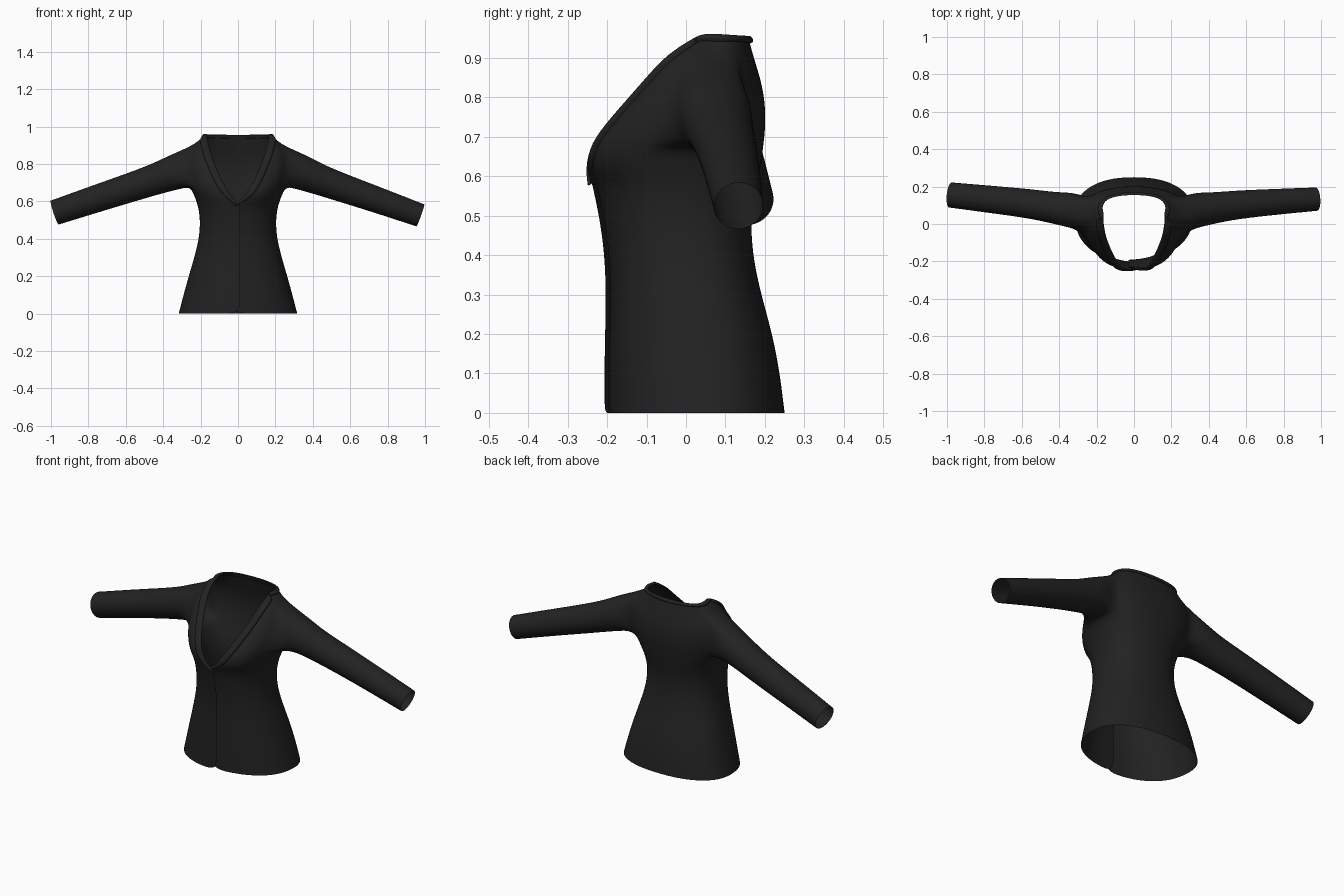
import bpy, bmesh, math
from mathutils import Vector

if "Cube" in bpy.data.objects:
    bpy.data.objects.remove(bpy.data.objects["Cube"])

fabric = bpy.data.materials.new("black fabric")
fabric.diffuse_color = (0.016, 0.016, 0.016, 1)
fabric.use_nodes = True
fabric.node_tree.nodes["Principled BSDF"].inputs["Base Color"].default_value = fabric.diffuse_color

# Torso rows: z, front edge x, front edge y, side half width, side y, back y
ROWS = [
    (0.00, 0, -.207, .320, .050, .252), (0.10, 0, -.207, .294, .045, .240),
    (0.20, 0, -.205, .266, .035, .221), (0.30, 0, -.203, .236, .020, .192),
    (0.40, 0, -.206, .210, .005, .170), (0.50, 0, -.220, .203, .000, .165),
    (0.58, 0, -.238, .216, .010, .182), (0.62, .030, -.246, .232, .025, .190),
    (0.68, .070, -.234, .255, .045, .198), (0.74, .100, -.185, .275, .060, .204),
    (0.80, .125, -.132, .282, .070, .200), (0.85, .143, -.088, .275, .070, .189),
    (0.90, .156, -.043, .238, .070, .173), (0.94, .165, .020, .195, .080, .162),
    (0.955, .162, .060, .168, .100, .157)]
SEG = 6                      # columns per quarter
R0, R1, C0, C1 = 8, 12, 4, 8  # armhole patch in the grid
# Sleeve stations: x, y, z, radius (wearer's sides differ slightly)
SLEEVE = {
    1: [(.335, .075, .757, .097), (.42, .085, .722, .085), (.55, .103, .675, .078),
        (.75, .118, .606, .071), (.975, .133, .525, .064)],
    -1: [(.335, .075, .757, .097), (.42, .085, .726, .086), (.55, .108, .682, .080),
         (.75, .130, .617, .075), (.980, .155, .540, .069)]}


def torso_point(row, col, side):
    z, xe, ye, w, yc, yb = row
    if z < .6:               # overlapping front panels
        xe, ye = (-.03, ye + .012) if side > 0 else (-.012, ye)
    a = math.pi / 2 * col / SEG
    s = abs(math.sin(a)) ** .87
    c = abs(math.cos(a)) ** .87
    if col <= SEG:
        return Vector((side * (xe + (w - xe) * s), yc - (yc - ye) * c, z))
    x = 0 if col == 2 * SEG else w * s
    return Vector((side * x, yc + (yb - yc) * c, z))


def finish(bm, name, levels):
    bmesh.ops.remove_doubles(bm, verts=bm.verts, dist=.0005)
    bmesh.ops.recalc_face_normals(bm, faces=bm.faces)
    me = bpy.data.meshes.new(name)
    bm.to_mesh(me)
    bm.free()
    me.materials.append(fabric)
    for p in me.polygons:
        p.use_smooth = True
    ob = bpy.data.objects.new(name, me)
    bpy.context.collection.objects.link(ob)
    sub = ob.modifiers.new("smooth", 'SUBSURF')
    sub.levels = sub.render_levels = levels
    return ob


# Jacket body with sleeves growing out of the armholes
body = bmesh.new()
grids = {}
for side in (1, -1):
    pts = [[torso_point(r, c, side) for c in range(2 * SEG + 1)] for r in ROWS]
    grids[side] = pts
    g = [[body.verts.new(p) for p in row] for row in pts]
    for i in range(len(ROWS) - 1):
        for j in range(2 * SEG):
            if R0 <= i < R1 and C0 <= j < C1:
                continue
            body.faces.new((g[i][j], g[i][j + 1], g[i + 1][j + 1], g[i + 1][j]))
    # armhole loop: bottom, back, top, front
    ring = [g[R0][j] for j in range(C0, C1)] + [g[i][C1] for i in range(R0, R1)]
    ring += [g[R1][j] for j in range(C1, C0, -1)] + [g[i][C0] for i in range(R1, R0, -1)]
    n = len(ring)
    st = [(Vector((side * x, y, z)), r) for x, y, z, r in SLEEVE[side]]
    for k, (c, r) in enumerate(st):
        d = (st[min(k + 1, len(st) - 1)][0] - st[max(k - 1, 0)][0]).normalized()
        u = Vector((0, 1, 0))
        u = (u - d * u.dot(d)).normalized()
        v = d.cross(u) * side
        new = []
        for q in range(n):
            a = math.radians(225) + 2 * math.pi * q / n
            new.append(body.verts.new(c + r * (math.cos(a) * u + math.sin(a) * v)))
        for q in range(n):
            body.faces.new((ring[q], ring[(q + 1) % n], new[(q + 1) % n], new[q]))
        ring = new
finish(body, "jacket_body", 2)

# Folded lapels and collar along the neckline
collar = bmesh.new()
top = len(ROWS) - 1
for side in (1, -1):
    g = grids[side]
    path = [(g[i][0], g[i][1], .042) for i in range(6, top)]
    path.append((g[top][0], g[top - 1][1], .04))
    path += [(g[top][j], g[top - 1][j], .032 if j < 9 else .022) for j in range(2, 2 * SEG + 1, 2)]
    prev = None
    for k, (p, q, width) in enumerate(path):
        if k == 0:
            width = .012
        across = (q - p).normalized()
        along = path[min(k + 1, len(path) - 1)][0] - path[max(k - 1, 0)][0]
        nrm = across.cross(along).normalized() * side
        if k == len(path) - 1:
            nrm.x = 0
        e = p + across * width
        prof = [p, p + nrm * .008, p + across * width * .5 + nrm * .013,
                e + nrm * .012, e - nrm * .002]
        cur = [collar.verts.new(x) for x in prof]
        if prev:
            for m in range(len(cur) - 1):
                collar.faces.new((prev[m], prev[m + 1], cur[m + 1], cur[m]))
        prev = cur
finish(collar, "lapels_and_collar", 2)
